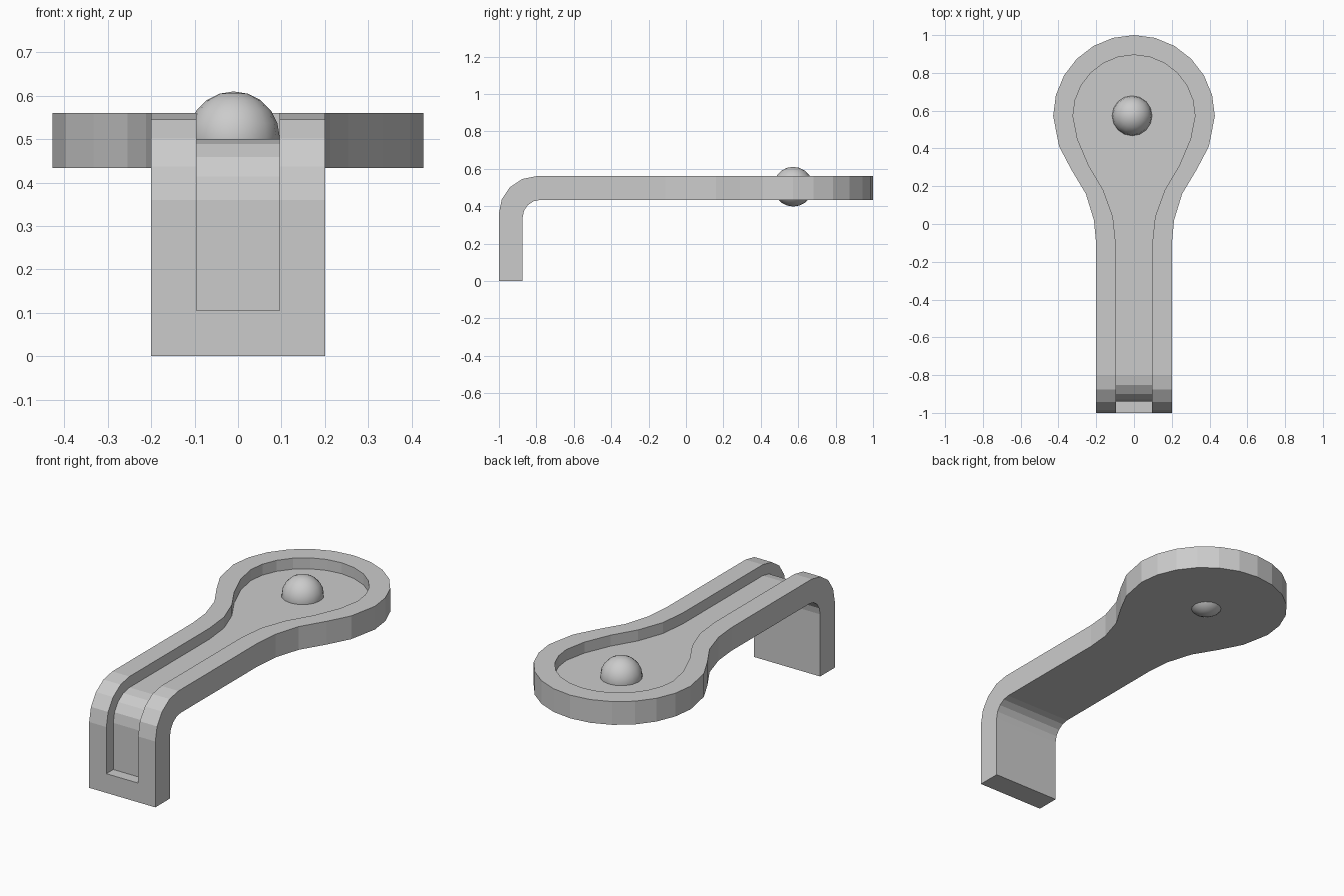
import bpy, bmesh
from math import sin, cos, radians

if "Cube" in bpy.data.objects:
    bpy.data.objects.remove(bpy.data.objects["Cube"])

def prism(name, pts, axis, lo, hi):
    """Extrude a 2D polygon along x (pts = y,z) or z (pts = x,y)."""
    bm = bmesh.new()
    place = (lambda p: (lo, *p)) if axis == 'x' else (lambda p: (*p, lo))
    face = bm.faces.new([bm.verts.new(place(p)) for p in pts])
    ext = bmesh.ops.extrude_face_region(bm, geom=[face])
    d = hi - lo
    bmesh.ops.translate(bm, vec=(d, 0, 0) if axis == 'x' else (0, 0, d),
                        verts=[v for v in ext['geom'] if isinstance(v, bmesh.types.BMVert)])
    bmesh.ops.recalc_face_normals(bm, faces=bm.faces)
    me = bpy.data.meshes.new(name)
    bm.to_mesh(me)
    bm.free()
    ob = bpy.data.objects.new(name, me)
    bpy.context.collection.objects.link(ob)
    return ob

def boolean(ob, tool, op):
    """Apply a boolean and discard the cutter."""
    m = ob.modifiers.new(op, 'BOOLEAN')
    m.operation, m.object, m.solver = op, tool, 'EXACT'
    bpy.context.view_layer.objects.active = ob
    bpy.ops.object.modifier_apply(modifier=m.name)
    bpy.data.objects.remove(tool)

def bend(cy, cz, r):
    """Quarter arc from the vertical leg to the horizontal arm."""
    return [(cy - r * cos(radians(a * 22.5)), cz + r * sin(radians(a * 22.5))) for a in range(5)]

def paddle(neck, r):
    """Closed outline of straight handle, flared neck and round head."""
    right = neck + [(r * cos(radians(a)), 0.572 + r * sin(radians(a)))
                    for a in [-22, 0, 15, 30, 45, 60, 75]]
    return right + [(0, 0.572 + r)] + [(-x, y) for x, y in reversed(right)]

# Bent plate: side profile trimmed by the top outline
outer = paddle([(0.2, -1.2), (0.2, -0.11), (0.212, 0.02), (0.255, 0.16), (0.333, 0.29)], 0.428)
side = ([(-1, 0)] + bend(-0.8, 0.36, 0.2) + [(1.2, 0.56), (1.2, 0.433)]
        + bend(-0.78, 0.34, 0.093)[::-1] + [(-0.873, 0)])
body = prism("bent_plate", side, 'x', -0.6, 0.6)
boolean(body, prism("outline", outer, 'z', -0.3, 0.9), 'INTERSECT')

# Groove running up the leg and over the arm into the head
inner = paddle([(0.096, -1.15), (0.096, -0.11), (0.112, 0.04), (0.163, 0.18), (0.24, 0.31)], 0.323)
above = ([(-1.3, 0.105), (-0.94, 0.105)] + bend(-0.8, 0.36, 0.14)
         + [(1.2, 0.5), (1.2, 0.8), (-1.3, 0.8)])
groove = prism("groove", above, 'x', -0.6, 0.6)
boolean(groove, prism("groove_outline", inner, 'z', -0.3, 0.9), 'INTERSECT')
boolean(body, groove, 'DIFFERENCE')

# Ball set through the head
bpy.ops.mesh.primitive_uv_sphere_add(segments=16, ring_count=10, radius=0.106,
                                     location=(-0.01, 0.573, 0.504))
ball = bpy.context.object
ball.name = "ball"
bpy.ops.object.shade_smooth()
